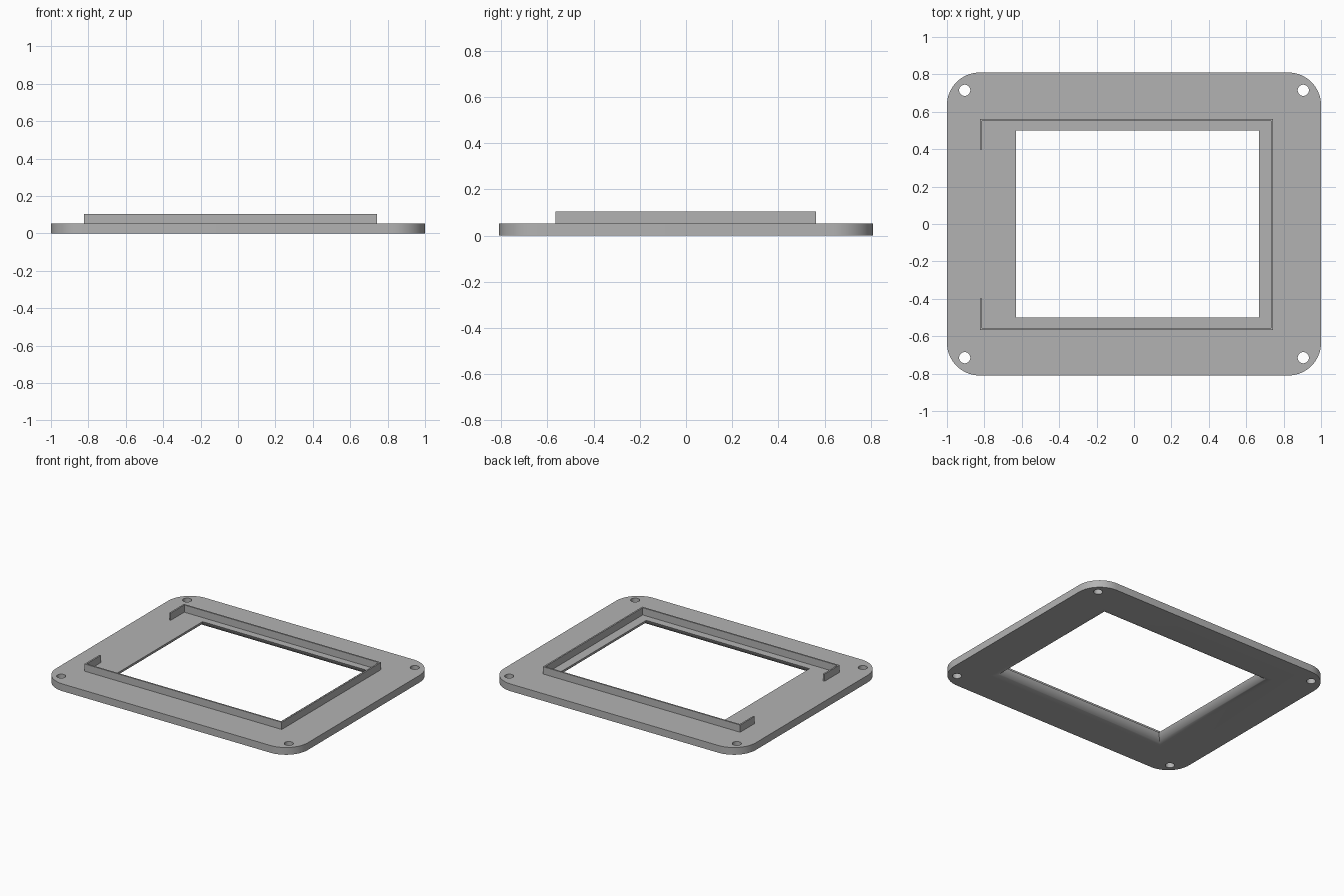
import bpy
import bmesh
from math import sin, cos, pi, sqrt, asin

if "Cube" in bpy.data.objects:
    bpy.data.objects.remove(bpy.data.objects["Cube"], do_unlink=True)

grey = bpy.data.materials.new("plain grey")
grey.use_nodes = True
colour = (0.45, 0.45, 0.45, 1)
grey.diffuse_color = colour
grey.node_tree.nodes["Principled BSDF"].inputs["Base Color"].default_value = colour

THICK = 0.052      # plate thickness
RIM_TOP = 0.104


def rounded_rect(hx, hy, r, steps=16):
    """Counter-clockwise outline with round corners."""
    pts = []
    for i, (sx, sy) in enumerate([(1, 1), (-1, 1), (-1, -1), (1, -1)]):
        for k in range(steps + 1):
            a = (i + k / steps) * pi / 2
            pts.append((sx * (hx - r) + r * cos(a), sy * (hy - r) + r * sin(a)))
    return pts


def loft(name, outlines):
    """Solid through a stack of (outline, z) rings, capped at both ends."""
    bm = bmesh.new()
    rings = [[bm.verts.new((x, y, z)) for x, y in pts] for pts, z in outlines]
    n = len(rings[0])
    for low, high in zip(rings, rings[1:]):
        for i in range(n):
            j = (i + 1) % n
            bm.faces.new((low[i], low[j], high[j], high[i]))
    bm.faces.new(rings[0][::-1])
    bm.faces.new(rings[-1])
    bmesh.ops.recalc_face_normals(bm, faces=bm.faces[:])
    mesh = bpy.data.meshes.new(name)
    bm.to_mesh(mesh)
    bm.free()
    mesh.materials.append(grey)
    obj = bpy.data.objects.new(name, mesh)
    bpy.context.collection.objects.link(obj)
    return obj


def prism(name, pts, z0, z1):
    return loft(name, [(pts, z0), (pts, z1)])


def window_outline(grow):
    x0, x1, y = -0.632 - grow, 0.667 + grow, 0.5 + grow
    return [(x0, -y), (x1, -y), (x1, y), (x0, y)]


# Base plate with rounded corners
plate = prism("base_plate", rounded_rect(1.0, 0.81, 0.175), 0, THICK)

# Window cutter, rounded outwards towards the underside
R = 0.075
dip = 0.0004
top_angle = asin((R - THICK) / R)
reach = R * cos(top_angle)
rings = []
STEPS = 12
for k in range(STEPS + 1):
    a = pi / 2 + (top_angle - pi / 2) * k / STEPS
    z = R - R * sin(a) - (dip if k == 0 else 0)
    rings.append((window_outline(reach - R * cos(a)), z))
rings.append((window_outline(0), THICK + 0.05))
cutters = [loft("window_cutter", rings)]

# Screw hole cutters
for sx in (-1, 1):
    for sy in (-1, 1):
        hole = [(sx * 0.905 + 0.03 * cos(2 * pi * k / 32),
                 sy * 0.715 + 0.03 * sin(2 * pi * k / 32)) for k in range(32)]
        cutters.append(prism("screw_hole_cutter", hole, -0.1, 0.2))

for cutter in cutters:
    mod = plate.modifiers.new("cut", "BOOLEAN")
    mod.operation = "DIFFERENCE"
    mod.solver = "EXACT"
    mod.object = cutter
bpy.context.view_layer.objects.active = plate
plate.select_set(True)
for mod in list(plate.modifiers):
    bpy.ops.object.modifier_apply(modifier=mod.name)
for cutter in cutters:
    bpy.data.objects.remove(cutter, do_unlink=True)
bpy.ops.object.shade_smooth_by_angle(angle=pi / 6)

# Thin C-shaped retaining rim, open on one side between two short tabs
W = 0.011
X0, X1, Y0, Y1, TAB = -0.824, 0.744, -0.566, 0.562, 0.397
rim = [(X0, -TAB), (X0, Y0), (X1, Y0), (X1, Y1), (X0, Y1), (X0, TAB),
       (X0 + W, TAB), (X0 + W, Y1 - W), (X1 - W, Y1 - W),
       (X1 - W, Y0 + W), (X0 + W, Y0 + W), (X0 + W, -TAB)]
prism("retaining_rim", rim, THICK - 0.002, RIM_TOP)
